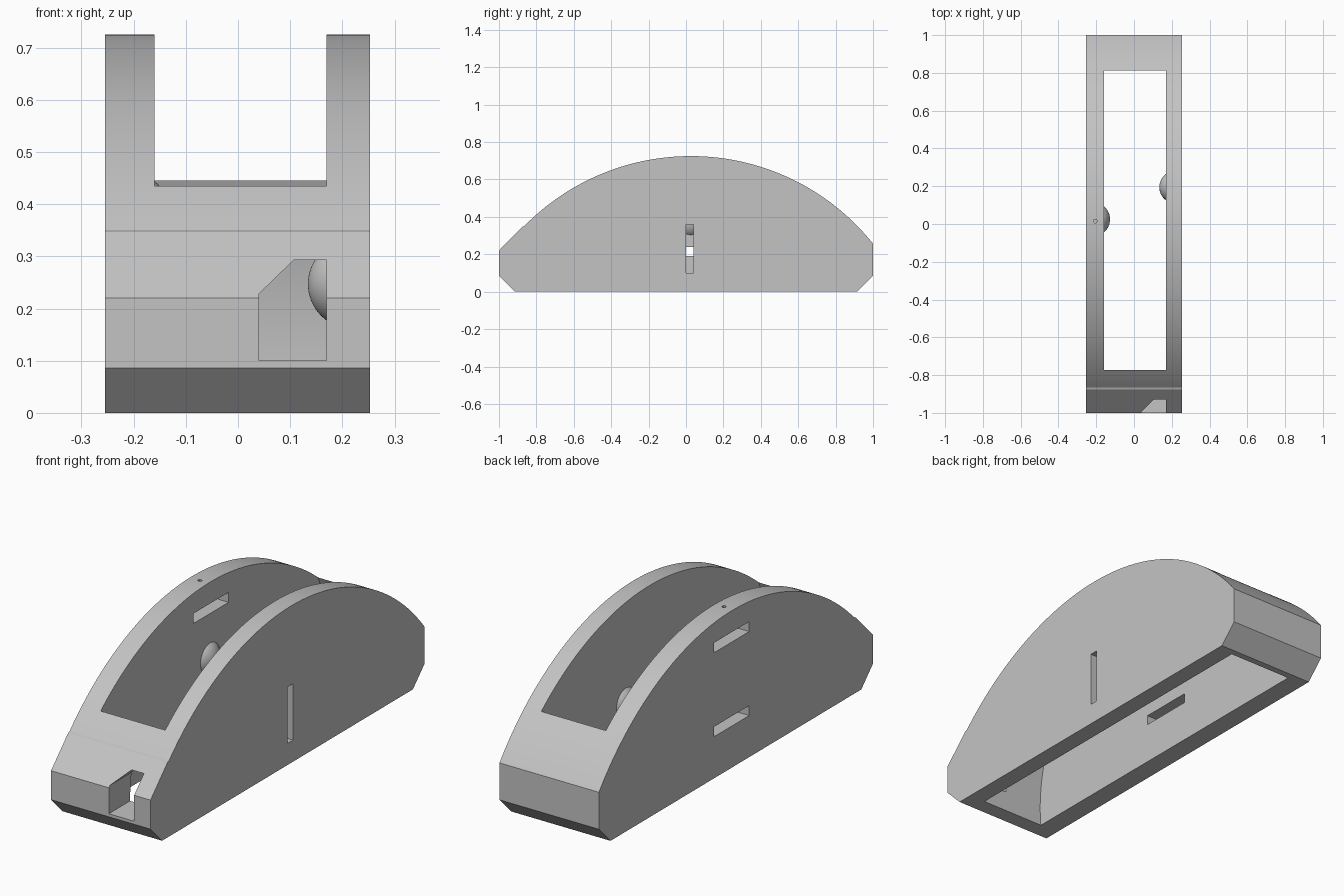
import bpy, bmesh, math
from mathutils import Vector

if "Cube" in bpy.data.objects:
    bpy.data.objects.remove(bpy.data.objects["Cube"], do_unlink=True)

grey = bpy.data.materials.new("plain grey")
grey.use_nodes = True
grey.diffuse_color = (0.55, 0.55, 0.55, 1)
grey.node_tree.nodes["Principled BSDF"].inputs["Base Color"].default_value = (0.55, 0.55, 0.55, 1)

RIGHT, LEFT = -0.255, 0.253            # outer sides
INNER_RIGHT, INNER_LEFT = -0.16, 0.17  # sides of the well


def add_object(name, bm):
    bmesh.ops.recalc_face_normals(bm, faces=bm.faces)
    mesh = bpy.data.meshes.new(name)
    bm.to_mesh(mesh)
    bm.free()
    mesh.materials.append(grey)
    obj = bpy.data.objects.new(name, mesh)
    bpy.context.collection.objects.link(obj)
    return obj


def prism(name, points, offset):
    """Extrude a closed loop of points along an offset."""
    bm = bmesh.new()
    face = bm.faces.new([bm.verts.new(p) for p in points])
    made = bmesh.ops.extrude_face_region(bm, geom=[face])["geom"]
    bmesh.ops.translate(bm, vec=offset, verts=[v for v in made if isinstance(v, bmesh.types.BMVert)])
    return add_object(name, bm)


def side_prism(name, outline, x0, x1):
    return prism(name, [(x0, y, z) for y, z in outline], (x1 - x0, 0, 0))


def box_outline(y0, y1, z0, z1):
    return [(y0, z0), (y1, z0), (y1, z1), (y0, z1)]


def smooth(obj):
    bpy.ops.object.select_all(action="DESELECT")
    obj.select_set(True)
    bpy.context.view_layer.objects.active = obj
    bpy.ops.object.shade_smooth_by_angle(angle=math.radians(20))


# Housing: arched side outline with chamfered bottom ends and a sloped nose
ARC_Y, ARC_R, TOP, STEPS = 0.026, 1.247, 0.725, 96
outline = [(-0.915, 0), (0.915, 0), (1, 0.086)]
for i in range(STEPS + 1):
    y = 1 - i * 1.865 / STEPS
    outline.append((y, TOP - ARC_R + math.sqrt(ARC_R ** 2 - (y - ARC_Y) ** 2)))
outline += [(-0.875, 0.347), (-1, 0.22), (-1, 0.086)]
housing = side_prism("housing", outline, RIGHT, LEFT)

# Round well, open at the top and bottom
WELL_Y, WELL_Z, WELL_R = 0.022, 0.091, 0.867
circle = [2 * math.pi * i / 160 for i in range(160)]
well = [(WELL_Y + WELL_R * math.cos(a), WELL_Z + WELL_R * math.sin(a)) for a in circle]
cutters = [side_prism("well_cutter", well, INNER_RIGHT, INNER_LEFT)]

# Slots through the side walls: one upright, two level
cutters.append(side_prism("upright_slot_cutter", box_outline(0, 0.04, 0.10, 0.36), 0.1, 0.3))
for label, z in (("lower", 0.192), ("upper", 0.58)):
    cutters.append(side_prism(label + "_slot_cutter", box_outline(-0.097, 0.16, z, z + 0.046), -0.3, -0.1))

# Front opening with one clipped corner
opening = [(0.04, 0.10), (0.1695, 0.10), (0.1695, 0.293), (0.107, 0.293), (0.04, 0.228)]
cutters.append(prism("front_opening_cutter", [(x, -1.1, z) for x, z in opening], (0, 0.45, 0)))

# Pin hole in the top of the right wall, down to the upper slot
ring = [math.pi * i / 4 for i in range(8)]
pin = [(-0.205 + 0.01 * math.cos(a), 0.015 + 0.01 * math.sin(a), 0.6) for a in ring]
cutters.append(prism("pin_hole_cutter", pin, (0, 0, 0.2)))

bpy.context.view_layer.objects.active = housing
for cutter in cutters:
    cutter.hide_render = True
    mod = housing.modifiers.new(cutter.name, "BOOLEAN")
    mod.operation, mod.solver, mod.object = "DIFFERENCE", "EXACT", cutter
    bpy.ops.object.modifier_apply(modifier=mod.name)
    bpy.data.objects.remove(cutter, do_unlink=True)
smooth(housing)


# Shallow domes on the inner walls of the well
def dome(name, wall, inward, y, z, rim=0.07, height=0.036):
    radius = (rim ** 2 + height ** 2) / (2 * height)
    centre = Vector((wall + inward * (height - radius), y, z))
    bm = bmesh.new()
    bmesh.ops.create_uvsphere(bm, u_segments=64, v_segments=32, radius=radius)
    bmesh.ops.translate(bm, vec=centre, verts=bm.verts)
    bmesh.ops.bisect_plane(bm, geom=bm.verts[:] + bm.edges[:] + bm.faces[:],
                           plane_co=(wall - inward * 0.002, 0, 0),
                           plane_no=(inward, 0, 0), clear_inner=True)
    bmesh.ops.holes_fill(bm, edges=[e for e in bm.edges if e.is_boundary])
    smooth(add_object(name, bm))


dome("left_dome", INNER_LEFT, -1, 0.195, 0.247)
dome("right_dome", INNER_RIGHT, 1, 0.025, 0.374, height=0.033)
